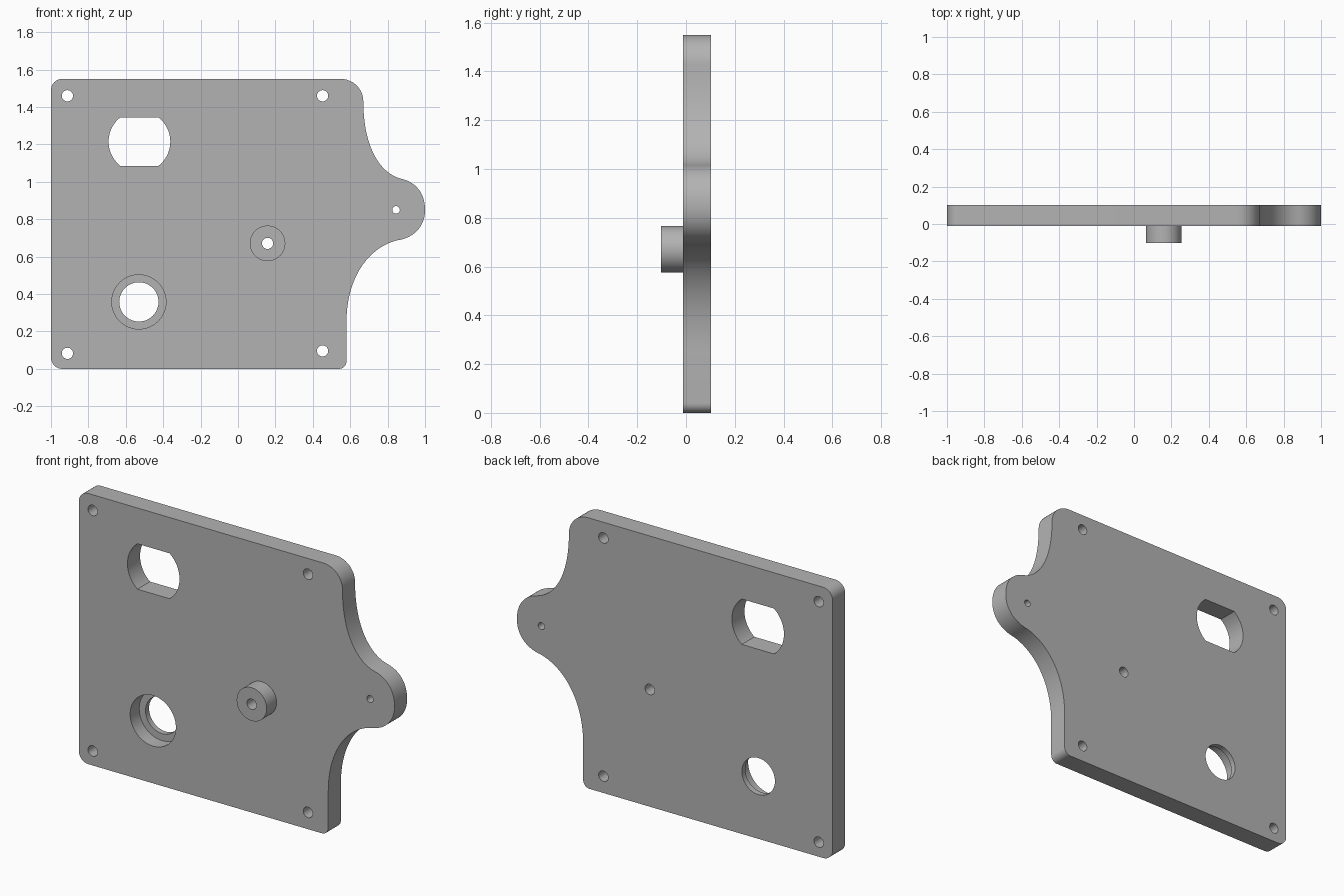
import bpy, bmesh, math
from mathutils import Vector
from mathutils.geometry import interpolate_bezier

if "Cube" in bpy.data.objects:
    bpy.data.objects.remove(bpy.data.objects["Cube"], do_unlink=True)

FRONT, BACK, BOSS_FRONT = -0.012, 0.102, -0.102

grey = bpy.data.materials.new("plain_grey")
grey.use_nodes = True
grey.diffuse_color = (0.45, 0.45, 0.45, 1)
grey.node_tree.nodes["Principled BSDF"].inputs["Base Color"].default_value = grey.diffuse_color


def prism(name, outline, y0, y1):
    """Solid with an xz outline running from y0 to y1."""
    bm = bmesh.new()
    face = bm.faces.new([bm.verts.new((x, y0, z)) for x, z in outline])
    grown = bmesh.ops.extrude_face_region(bm, geom=[face])["geom"]
    moved = [v for v in grown if isinstance(v, bmesh.types.BMVert)]
    bmesh.ops.translate(bm, verts=moved, vec=(0, y1 - y0, 0))
    bmesh.ops.recalc_face_normals(bm, faces=bm.faces)
    mesh = bpy.data.meshes.new(name)
    bm.to_mesh(mesh)
    bm.free()
    mesh.materials.append(grey)
    ob = bpy.data.objects.new(name, mesh)
    bpy.context.collection.objects.link(ob)
    return ob


def arc(x, z, r, start=0, sweep=360, n=48):
    last = n if sweep == 360 else n + 1
    angles = [math.radians(start + sweep * i / n) for i in range(last)]
    return [(x + r * math.cos(a), z + r * math.sin(a)) for a in angles]


def bend(*pts):
    """Smooth edge through a cubic curve, without its end points."""
    p = [Vector((x, z, 0)) for x, z in pts]
    return [(v.x, v.y) for v in interpolate_bezier(*p, 20)[1:-1]]


def combine(target, tool, operation):
    """Apply a boolean and discard the tool."""
    mod = target.modifiers.new(operation, "BOOLEAN")
    mod.operation, mod.object, mod.solver = operation, tool, "EXACT"
    graph = bpy.context.evaluated_depsgraph_get()
    mesh = bpy.data.meshes.new_from_object(target.evaluated_get(graph))
    target.modifiers.clear()
    target.data = mesh
    bpy.data.objects.remove(tool, do_unlink=True)


def cut(outline, y0=-0.3, y1=0.3):
    combine(plate, prism("cutter", outline, y0, y1), "DIFFERENCE")


# Plate outline: rounded corners and a swept lug on the left edge
neck_top, tip, neck_low = (0.87, 1.017), (1, 0.85), (0.85, 0.687)
outline = (
    arc(-0.94, 0.06, 0.06, 270, -90, 8)
    + arc(-0.94, 1.49, 0.06, 180, -90, 8)
    + arc(0.55, 1.43, 0.12, 90, -90, 12)
    + bend((0.67, 1.43), (0.67, 1.20), (0.75, 1.05), neck_top) + [neck_top]
    + bend(neck_top, (0.95, 1.0), (1, 0.94), tip) + [tip]
    + bend(tip, (1, 0.76), (0.94, 0.70), neck_low) + [neck_low]
    + bend(neck_low, (0.70, 0.65), (0.58, 0.49), (0.58, 0.25)) + [(0.58, 0.25)]
    + arc(0.54, 0.04, 0.04, 0, -90, 8)
)
plate = prism("mounting_plate", outline, FRONT, BACK)

# Raised boss on the front
combine(plate, prism("boss", arc(0.158, 0.671, 0.095), BOSS_FRONT, 0.04), "UNION")

# Corner holes, boss bore and lug hole
for x, z, r in [(-0.912, 1.46, 0.03), (0.452, 1.46, 0.03), (-0.912, 0.083, 0.03),
                (0.452, 0.096, 0.03), (0.158, 0.671, 0.03), (0.845, 0.85, 0.02)]:
    cut(arc(x, z, r, n=32))

# Round opening with two flats
cx, cz, r, flat = -0.527, 1.215, 0.165, 0.13
side = math.degrees(math.asin(flat / r))
cut(arc(cx, cz, r, -side, 2 * side, 20) + arc(cx, cz, r, 180 - side, 2 * side, 20))

# Stepped round opening, wider at the front
cut(arc(-0.53, 0.358, 0.105))
cut(arc(-0.53, 0.358, 0.145), -0.3, 0.07)

# Smooth curved walls, crisp rims
bpy.ops.object.select_all(action="DESELECT")
plate.select_set(True)
bpy.context.view_layer.objects.active = plate
bpy.ops.object.shade_smooth_by_angle(angle=math.radians(30))
